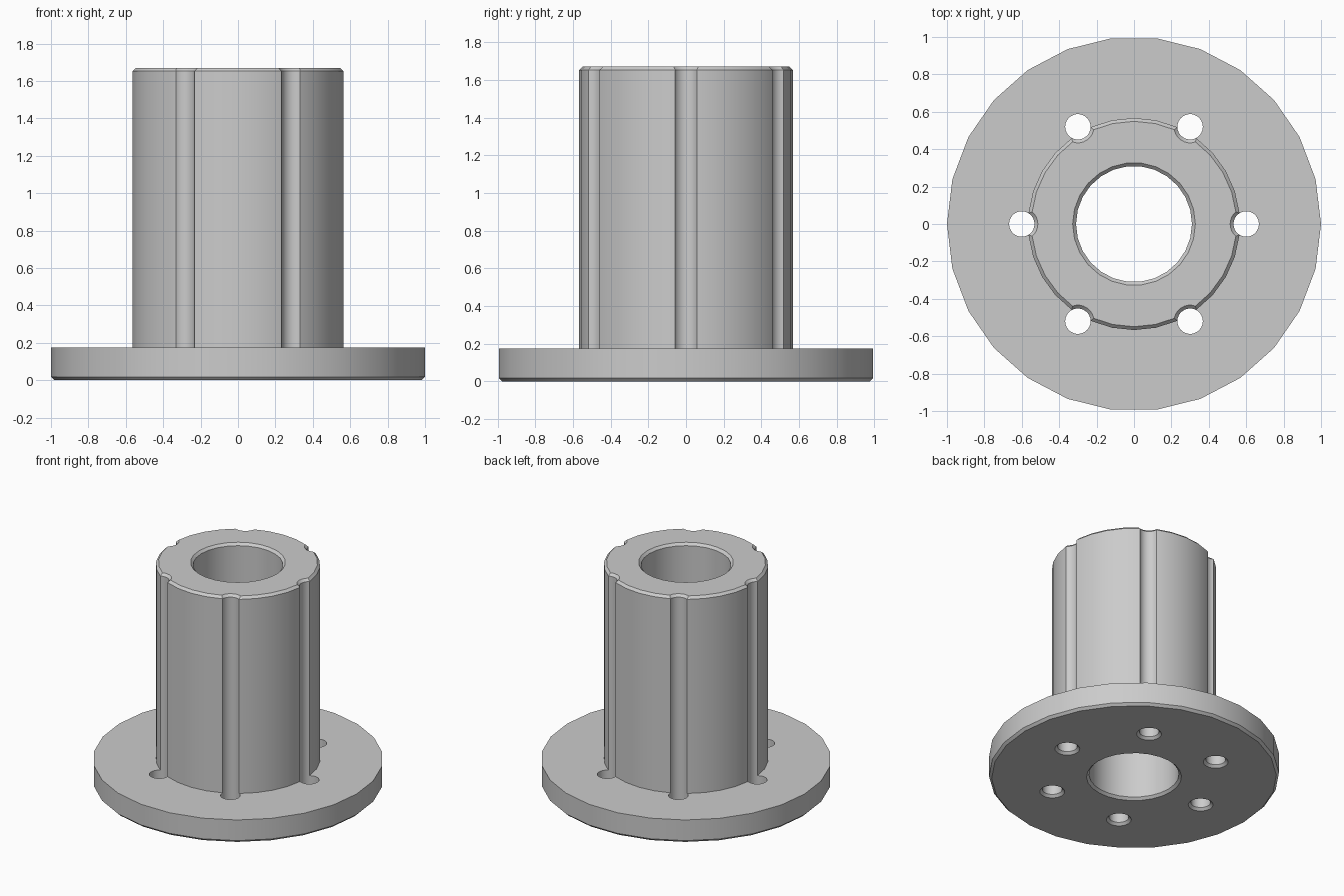
import bpy, bmesh, math

cube = bpy.data.objects.get("Cube")
if cube:
    bpy.data.objects.remove(cube, do_unlink=True)

HEIGHT, FLANGE, CHAMFER = 1.67, 0.175, 0.018

grey = bpy.data.materials.new("plain_grey")
grey.use_nodes = True
COLOUR = (0.6, 0.6, 0.6, 1)
grey.diffuse_color = COLOUR
grey.node_tree.nodes["Principled BSDF"].inputs["Base Color"].default_value = COLOUR


def turned(name, profile, sides, centre=(0, 0), turn=0.0):
    """Closed solid of revolution from (radius, z) pairs, bottom to top."""
    bm = bmesh.new()
    rings = []
    for r, z in profile:
        angles = [turn + math.tau * i / sides for i in range(sides)]
        rings.append([bm.verts.new((centre[0] + r * math.cos(a),
                                    centre[1] + r * math.sin(a), z)) for a in angles])
    for low, high in zip(rings, rings[1:]):
        for i in range(sides):
            j = (i + 1) % sides
            bm.faces.new((low[i], low[j], high[j], high[i]))
    bm.faces.new(rings[0][::-1])
    bm.faces.new(rings[-1])
    mesh = bpy.data.meshes.new(name)
    bm.to_mesh(mesh)
    bm.free()
    mesh.materials.append(grey)
    obj = bpy.data.objects.new(name, mesh)
    bpy.context.collection.objects.link(obj)
    return obj


def combine(target, tool, operation):
    """Apply a boolean and discard the tool."""
    bpy.context.view_layer.objects.active = target
    mod = target.modifiers.new(operation, 'BOOLEAN')
    mod.operation, mod.solver, mod.object = operation, 'EXACT', tool
    bpy.ops.object.modifier_apply(modifier=mod.name)
    bpy.data.objects.remove(tool, do_unlink=True)


def drill(name, radius, sides, centre=(0, 0)):
    """Through-hole cutter, flared at both ends to chamfer the rims."""
    wide, over = radius + 2 * CHAMFER, CHAMFER
    return turned(name, [(wide, -over), (radius, CHAMFER),
                         (radius, HEIGHT - CHAMFER), (wide, HEIGHT + over)], sides, centre)


# Flange disc with a chamfered lower rim
bushing = turned("flanged_bushing", [(1 - CHAMFER, 0), (1, CHAMFER), (1, FLANGE)], 26)

# Barrel with a chamfered upper rim
barrel = turned("barrel", [(0.567, FLANGE / 2), (0.567, HEIGHT - CHAMFER),
                           (0.567 - CHAMFER, HEIGHT)], 30, turn=math.radians(6))
combine(bushing, barrel, 'UNION')

# Central bore
combine(bushing, drill("bore_cutter", 0.31, 26), 'DIFFERENCE')

# Six holes that run on up the barrel as grooves
for i in range(6):
    a = math.tau * i / 6
    spot = (0.6 * math.cos(a), 0.6 * math.sin(a))
    combine(bushing, drill("hole_cutter", 0.068, 26, spot), 'DIFFERENCE')

# Smooth round walls, crisp edges
bpy.ops.object.select_all(action='DESELECT')
bushing.select_set(True)
bpy.context.view_layer.objects.active = bushing
bpy.ops.object.shade_smooth_by_angle(angle=math.radians(30))
